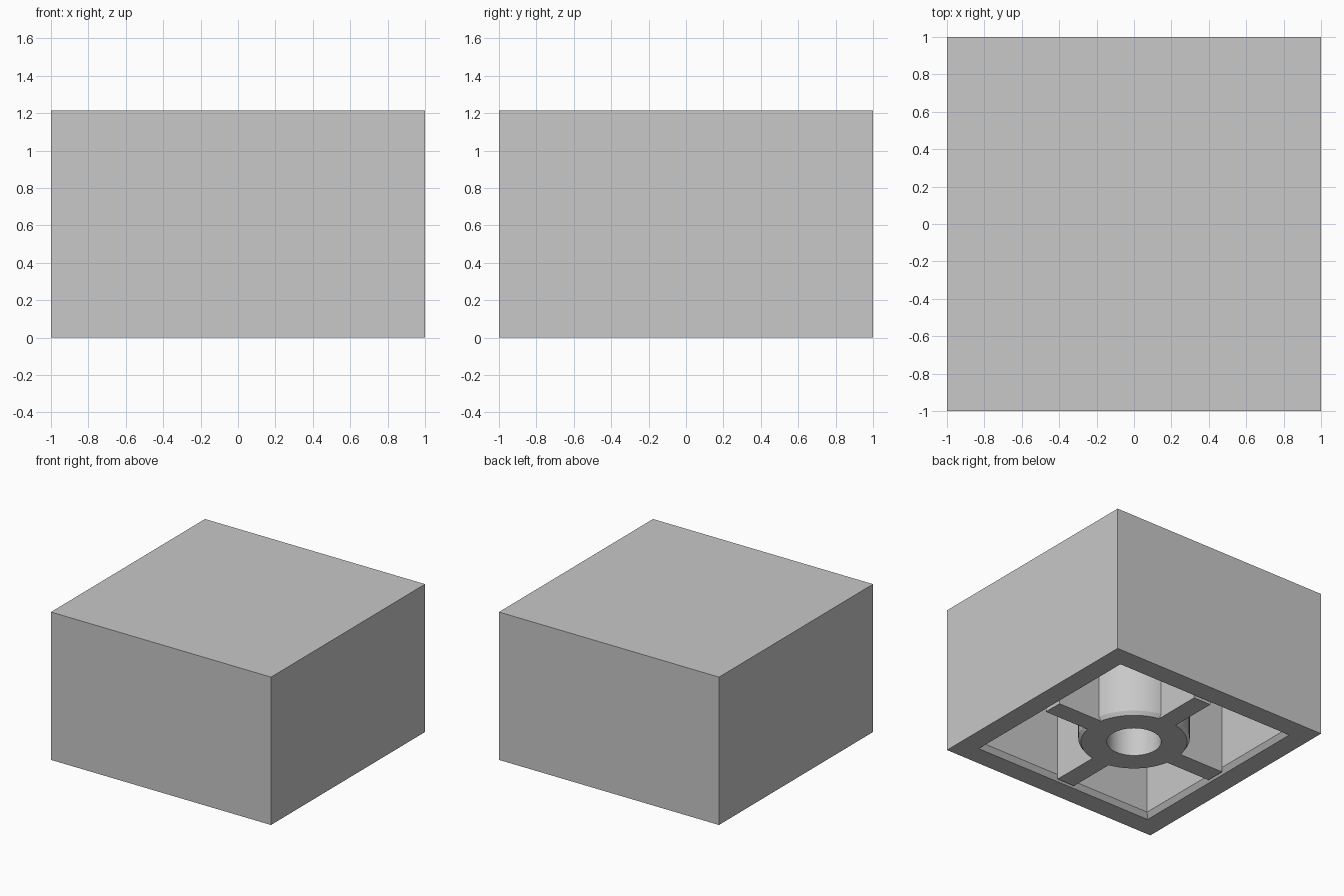
import bpy, bmesh, math

cube = bpy.data.objects.get("Cube")
if cube:
    bpy.data.objects.remove(cube, do_unlink=True)

HEIGHT, CEILING = 1.215, 1.015
WALL, LIP = 0.80, 0.83        # half widths of the cavity and its flared mouth
TUBE, HOLE = 0.42, 0.205      # tube radii
RIB = 0.16                    # rib thickness

grey = bpy.data.materials.new("plain grey")
grey.use_nodes = True
grey.diffuse_color = (0.58, 0.58, 0.58, 1)
grey.node_tree.nodes["Principled BSDF"].inputs["Base Color"].default_value = grey.diffuse_color


def finish(name, bm):
    bmesh.ops.recalc_face_normals(bm, faces=bm.faces)
    mesh = bpy.data.meshes.new(name)
    bm.to_mesh(mesh)
    bm.free()
    mesh.materials.append(grey)
    obj = bpy.data.objects.new(name, mesh)
    bpy.context.collection.objects.link(obj)
    return obj


def turned(name, profile, sides, turn=0.0, scale=1.0, cap=False):
    """Sweep (radius, z) points round the z axis; cap closes both ends, else it loops."""
    bm = bmesh.new()
    angles = [turn + math.tau * i / sides for i in range(sides)]
    rings = [[bm.verts.new((r * scale * math.cos(a), r * scale * math.sin(a), z))
              for a in angles] for r, z in profile]
    pairs = list(zip(rings, rings[1:]))
    if cap:
        bm.faces.new(rings[0])
        bm.faces.new(rings[-1])
    else:
        pairs.append((rings[-1], rings[0]))
    for a, b in pairs:
        for i in range(sides):
            j = (i + 1) % sides
            bm.faces.new((a[i], a[j], b[j], b[i]))
    return finish(name, bm)


# Square shell, open underneath, with a chamfered mouth
turned("shell", [(1, HEIGHT), (1, 0), (LIP, 0), (WALL, 0.04), (WALL, CEILING)],
       4, math.pi / 4, math.sqrt(2), cap=True)

# Central tube with a chamfered lower rim
tube = turned("centre_tube", [(HOLE, CEILING), (HOLE, 0), (TUBE - 0.02, 0),
                              (TUBE, 0.03), (TUBE, CEILING)], 64)
bpy.ops.object.select_all(action='DESELECT')
tube.select_set(True)
bpy.context.view_layer.objects.active = tube
bpy.ops.object.shade_smooth_by_angle(angle=math.radians(30))

# Four ribs joining the tube to the walls
inner = TUBE - 0.03
for i, side in enumerate(("left", "back", "right", "front")):
    bm = bmesh.new()
    bmesh.ops.create_cube(bm, size=1)
    bmesh.ops.scale(bm, vec=(WALL - inner, RIB, CEILING), verts=bm.verts)
    bmesh.ops.translate(bm, vec=((WALL + inner) / 2, 0, CEILING / 2), verts=bm.verts)
    finish(side + "_rib", bm).rotation_euler.z = i * math.pi / 2
